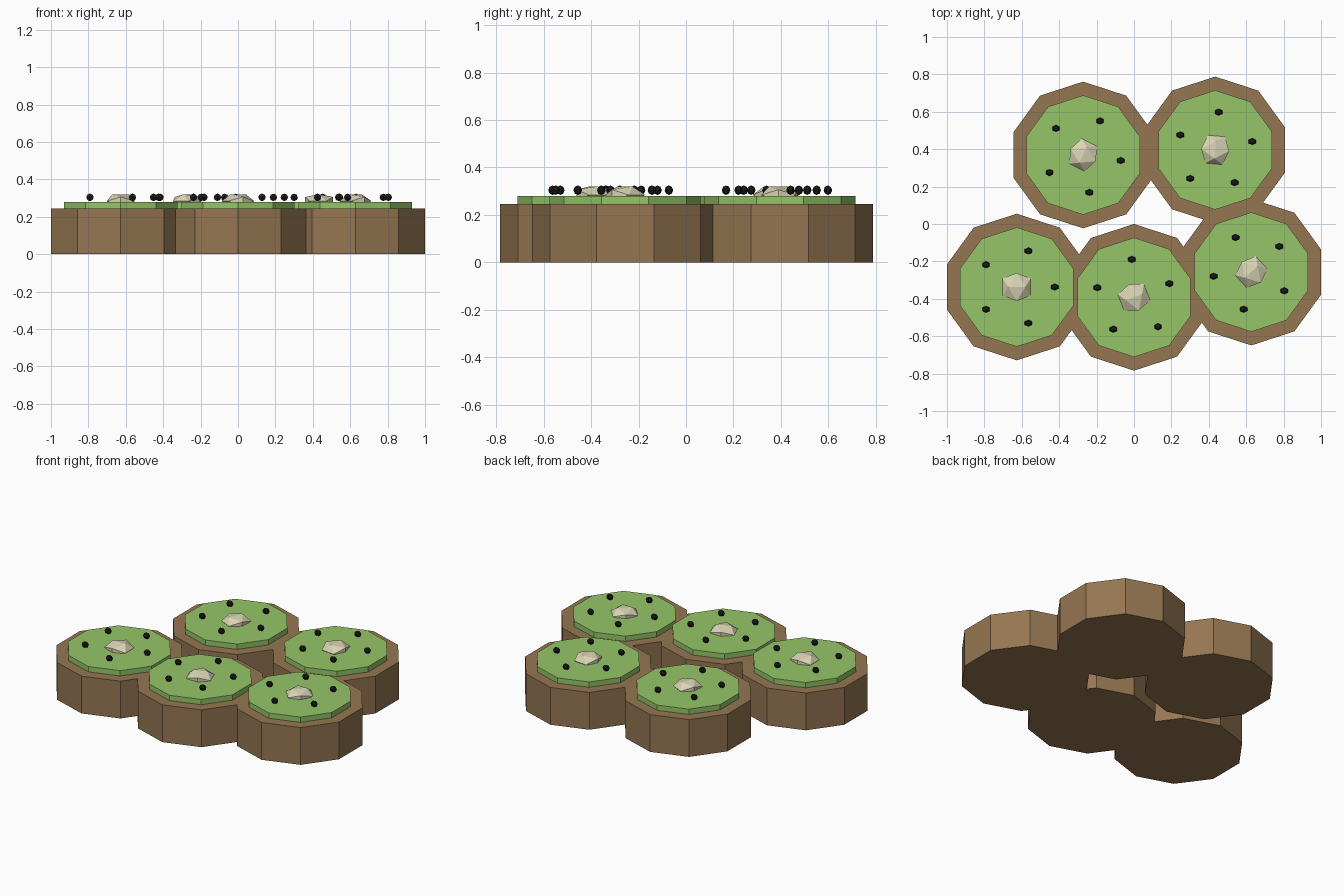
import bpy, math
from mathutils import Vector

if "Cube" in bpy.data.objects:
    bpy.data.objects.remove(bpy.data.objects["Cube"])


def material(name, rgb):
    m = bpy.data.materials.new(name)
    m.diffuse_color = (*rgb, 1)
    m.use_nodes = True
    m.node_tree.nodes["Principled BSDF"].inputs["Base Color"].default_value = m.diffuse_color
    return m


SKIN = material("skin_brown", (0.30, 0.18, 0.085))
FLESH = material("flesh_green", (0.30, 0.56, 0.14))
CORE = material("core_cream", (0.70, 0.66, 0.46))
SEED = material("seed_black", (0.012, 0.012, 0.01))


def finish(name, mat):
    ob = bpy.context.object
    ob.name = name
    ob.data.materials.append(mat)
    return ob


def disc(name, x, y, z0, z1, r, mat):
    bpy.ops.mesh.primitive_cylinder_add(vertices=10, radius=r, depth=z1 - z0,
                                        location=(x, y, (z0 + z1) / 2))
    return finish(name, mat)


def core(name, x, y, z, r, h, turn):
    # flattened icosahedron resting with one edge upward
    bpy.ops.mesh.primitive_ico_sphere_add(subdivisions=1, radius=1, location=(x, y, z))
    ob = finish(name, CORE)
    vs = ob.data.vertices
    top = max(vs, key=lambda v: v.co.z)
    near = min((v for v in vs if v != top), key=lambda v: (v.co - top.co).length)
    up = (top.co + near.co).normalized()
    along = (near.co - top.co).normalized()
    side = up.cross(along)
    for v in vs:
        c = v.co.copy()
        v.co = Vector((c.dot(along) * r, c.dot(side) * r, c.dot(up) * h))
    ob.rotation_euler.z = turn


# five slices: three in the front row, two behind
centres = [(-0.627, -0.337), (0, -0.392), (0.627, -0.257), (-0.272, 0.369), (0.434, 0.396)]
for i, (x, y) in enumerate(centres):
    n = i + 1
    turn = 0.37 * i
    disc(f"skin_{n}", x, y, 0, 0.245, 0.392, SKIN)
    disc(f"flesh_{n}", x, y, 0.2, 0.28, 0.319, FLESH)
    core(f"core_{n}", x, y, 0.284, 0.088, 0.042, turn)
    # ring of five seeds, advancing a little on each slice
    for k in range(5):
        a = turn + k * math.tau / 5
        bpy.ops.mesh.primitive_uv_sphere_add(
            segments=6, ring_count=4, radius=1,
            location=(x + 0.203 * math.cos(a), y + 0.203 * math.sin(a), 0.304),
            scale=(0.023, 0.018, 0.02))
        finish(f"seed_{n}_{k + 1}", SEED)
